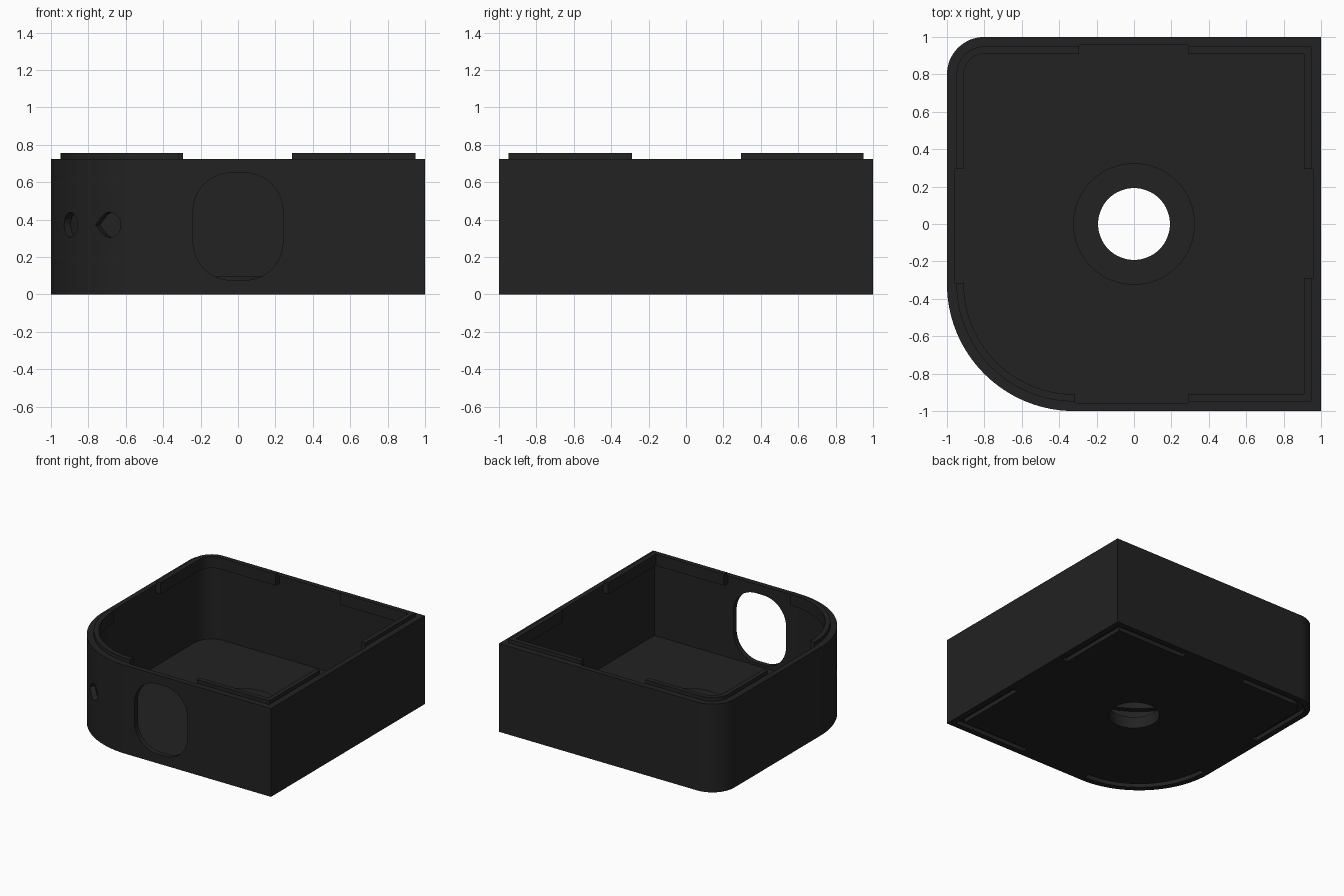
import bpy, bmesh, math
from mathutils import Matrix, Vector

if "Cube" in bpy.data.objects:
    bpy.data.objects.remove(bpy.data.objects["Cube"])

mat = bpy.data.materials.new("black_plastic")
mat.diffuse_color = (0.016, 0.016, 0.016, 1)
mat.use_nodes = True
mat.node_tree.nodes["Principled BSDF"].inputs["Base Color"].default_value = mat.diffuse_color
R_BIG, R_SMALL, TOP = 0.68, 0.20, 0.725


def prism(name, pts, z0, z1, matrix=Matrix()):
    """Solid extruded from a flat outline (counter-clockwise)."""
    bm = bmesh.new()
    face = bm.faces.new([bm.verts.new((x, y, z0)) for x, y in pts])
    ext = bmesh.ops.extrude_face_region(bm, geom=[face])
    bmesh.ops.translate(bm, vec=(0, 0, z1 - z0),
                        verts=[v for v in ext["geom"] if isinstance(v, bmesh.types.BMVert)])
    bmesh.ops.recalc_face_normals(bm, faces=bm.faces)
    bm.transform(matrix)
    me = bpy.data.meshes.new(name)
    bm.to_mesh(me)
    bm.free()
    me.materials.append(mat)
    ob = bpy.data.objects.new(name, me)
    bpy.context.collection.objects.link(ob)
    return ob


def combine(ob, other, op):
    """Apply a boolean and discard the second solid."""
    m = ob.modifiers.new(op, 'BOOLEAN')
    m.object, m.operation, m.solver = other, op, 'EXACT'
    bpy.context.view_layer.objects.active = ob
    bpy.ops.object.modifier_apply(modifier=m.name)
    bpy.data.objects.remove(other)


def arc(cx, cy, r, a0, a1, n):
    return [(cx + r * math.cos(math.radians(a0 + (a1 - a0) * i / n)),
             cy + r * math.sin(math.radians(a0 + (a1 - a0) * i / n))) for i in range(n + 1)]


def circle(r, n=64):
    return arc(0, 0, r, 0, 360, n)[:-1]


def outline(inset):
    """Plan of the case: two square corners, one small and one large round corner."""
    e = 1 - inset
    return ([(e, -e), (e, e)]
            + arc(R_SMALL - 1, 1 - R_SMALL, R_SMALL - inset, 90, 180, 16)
            + arc(R_BIG - 1, R_BIG - 1, R_BIG - inset, 180, 270, 40))


def rect(x0, x1, y0, y1):
    return [(x0, y0), (x1, y0), (x1, y1), (x0, y1)]


def corner_band(name, outer, inner, z0, z1):
    """Ring following the plan, interrupted at the middle of each side."""
    band = prism(name, outline(outer), z0, z1)
    combine(band, prism("core", outline(inner), z0 - 1, z1 + 1), 'DIFFERENCE')
    for gap in (rect(-0.315, 0.29, -2, -0.5), rect(-0.295, 0.29, 0.5, 2),
                rect(-2, -0.5, -0.315, 0.295), rect(0.5, 2, -0.29, 0.295)):
        combine(band, prism("gap", gap, z0 - 1, z1 + 1), 'DIFFERENCE')
    return band


# shell with floor
case = prism("open_case", outline(0), 0, TOP)
combine(case, prism("cavity", outline(0.043), 0.055, 2), 'DIFFERENCE')

# raised collar and round hole in the floor
combine(case, prism("collar", circle(0.325), 0.03, 0.095), 'UNION')
combine(case, prism("floor_hole", circle(0.192), -1, 0.5), 'DIFFERENCE')

# locating lips at the rim and matching grooves underneath
combine(case, corner_band("lip_root", 0.03, 0.09, 0.66, TOP), 'UNION')
combine(case, corner_band("lip", 0.051, 0.09, 0.68, 0.755), 'UNION')
combine(case, corner_band("groove", 0.046, 0.095, -0.1, 0.035), 'DIFFERENCE')

# rounded opening in the front wall
w, h, r = 0.24, 0.287, 0.205
port = []
for sx, sy, a in ((1, 1, 0), (-1, 1, 90), (-1, -1, 180), (1, -1, 270)):
    port += arc(sx * (w - r), sy * (h - r), r, a, a + 90, 16)
to_front = Matrix.Translation((0, 0, 0.363)) @ Matrix.Rotation(math.radians(90), 4, 'X')
combine(case, prism("front_port", port, 0.8, 1.2, to_front), 'DIFFERENCE')

# two cable holes through the large round corner, one of them teardrop shaped
teardrop = arc(0, 0, 0.067, -135, 135, 28) + [(-0.094, 0)]
for angle, shape in ((32.5, teardrop), (58, circle(0.067, 32))):
    place = (Matrix.Translation((R_BIG - 1, R_BIG - 1, 0.372))
             @ Matrix.Rotation(math.radians(-angle), 4, 'Z')
             @ Matrix.Rotation(math.radians(90), 4, 'X'))
    combine(case, prism("cable_hole", shape, 0.55, 0.8, place), 'DIFFERENCE')

# smooth rounded walls, crisp edges
bpy.ops.object.select_all(action='DESELECT')
case.select_set(True)
bpy.context.view_layer.objects.active = case
bpy.ops.object.shade_smooth_by_angle(angle=math.radians(30))
